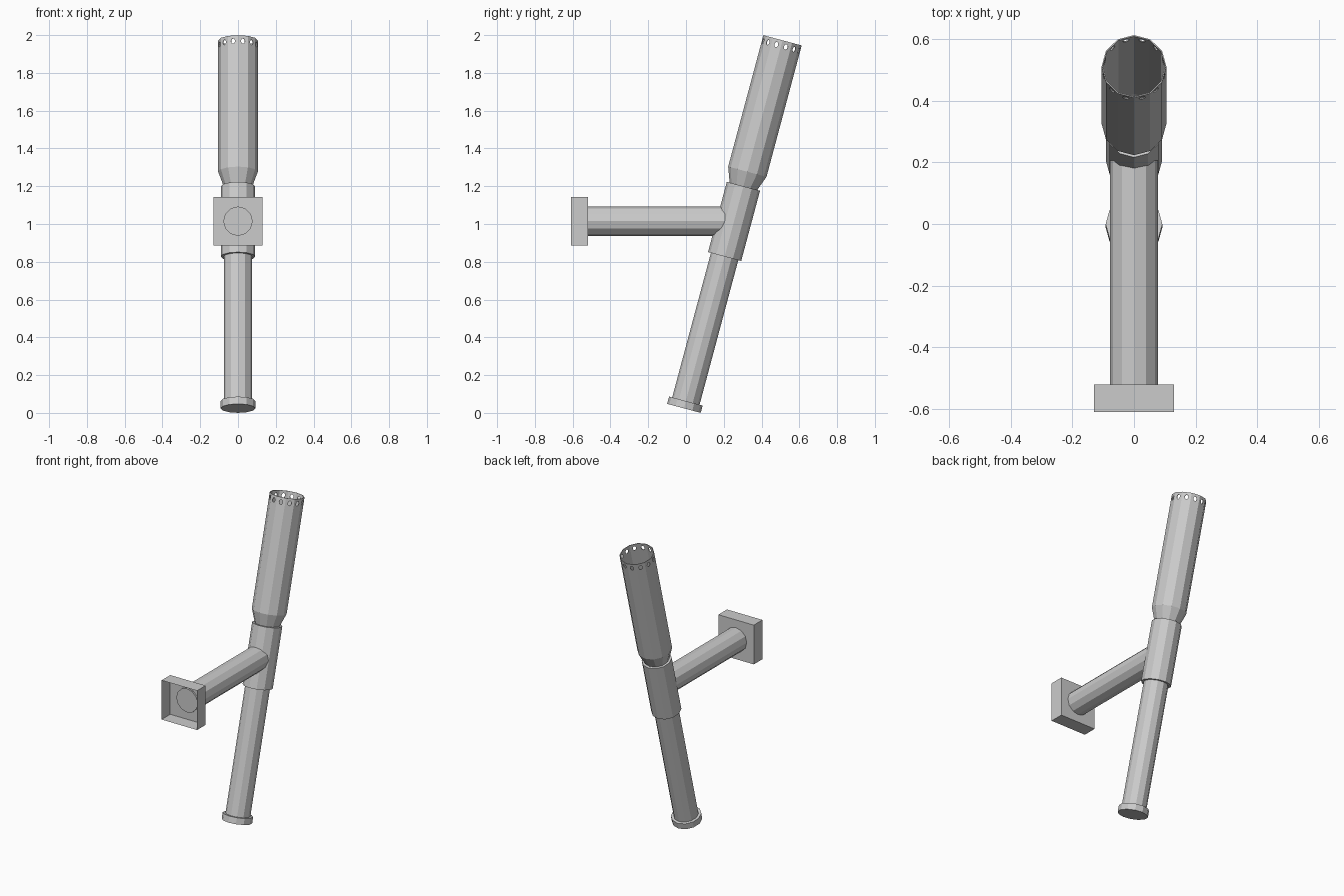
import bpy, bmesh, math
from mathutils import Matrix, Vector

if "Cube" in bpy.data.objects:
    bpy.data.objects.remove(bpy.data.objects["Cube"])

SIDES = 12
# Frame of the leaning post (15 degrees towards +y)
POST = Matrix.Translation((0, -0.011, 0.024)) @ Matrix.Rotation(math.radians(-15), 4, 'X')


def finish(name, bm, matrix):
    bmesh.ops.recalc_face_normals(bm, faces=bm.faces)
    mesh = bpy.data.meshes.new(name)
    bm.to_mesh(mesh)
    bm.free()
    obj = bpy.data.objects.new(name, mesh)
    obj.matrix_world = matrix
    bpy.context.collection.objects.link(obj)
    return obj


def lathe(name, profile, matrix, closed=False):
    """Revolve (radius, height) points; open profiles get flat end caps."""
    bm = bmesh.new()
    rings = []
    for r, h in profile:
        rings.append([bm.verts.new((r * math.cos(k * math.tau / SIDES),
                                    r * math.sin(k * math.tau / SIDES), h))
                      for k in range(SIDES)])
    pairs = list(zip(rings, rings[1:]))
    if closed:
        pairs.append((rings[-1], rings[0]))
    else:
        bm.faces.new(rings[0])
        bm.faces.new(rings[-1])
    for a, b in pairs:
        for k in range(SIDES):
            n = (k + 1) % SIDES
            bm.faces.new((a[k], a[n], b[n], b[k]))
    return finish(name, bm, matrix)


# Post parts
lathe("bottom_cap", [(0.092, 0), (0.092, 0.04)], POST)
lathe("lower_tube", [(0.075, 0.02), (0.075, 1.222)], POST)
lathe("sleeve", [(0.091, 0.832), (0.091, 1.217)], POST)

# Hollow flared upper tube
TOP, WALL = 2.017, 0.004
upper = lathe("upper_tube",
              [(0.075, 1.215), (0.105, 1.297), (0.105, TOP),
               (0.105 - WALL, TOP), (0.105 - WALL, 1.297), (0.075 - WALL, 1.215)],
              POST, closed=True)

# One oval hole through each facet near the rim
bm = bmesh.new()
for k in range(SIDES):
    turn = Matrix.Rotation((k + 0.5) * math.tau / SIDES, 4, 'Z')
    place = (turn @ Matrix.Translation((0.1, 0, TOP - 0.03))
             @ Matrix.Diagonal((1, 0.011, 0.015, 1))
             @ Matrix.Rotation(math.pi / 2, 4, 'Y'))
    bmesh.ops.create_cone(bm, cap_ends=True, segments=8, radius1=1, radius2=1,
                          depth=0.04, matrix=place)
cutter = finish("hole_cutter", bm, POST)
cutter.hide_render = True
cutter.hide_set(True)
mod = upper.modifiers.new("holes", 'BOOLEAN')
mod.operation = 'DIFFERENCE'
mod.solver = 'EXACT'
mod.object = cutter

# Horizontal arm running from the wall box into the sleeve
ARM = Matrix.Translation((0, 0, 1.015)) @ Matrix.Rotation(math.radians(-90), 4, 'X')
lathe("arm", [(0.078, -0.53), (0.078, 0.25)], ARM)

# Square wall box, open at the front
bm = bmesh.new()
bmesh.ops.create_cube(bm, size=1, matrix=Matrix.Diagonal((0.258, 0.09, 0.258, 1)))
front = min(bm.faces, key=lambda f: f.calc_center_median().y)
bmesh.ops.delete(bm, geom=[front], context='FACES_ONLY')
finish("wall_box", bm, Matrix.Translation((0, -0.565, 1.015)))
